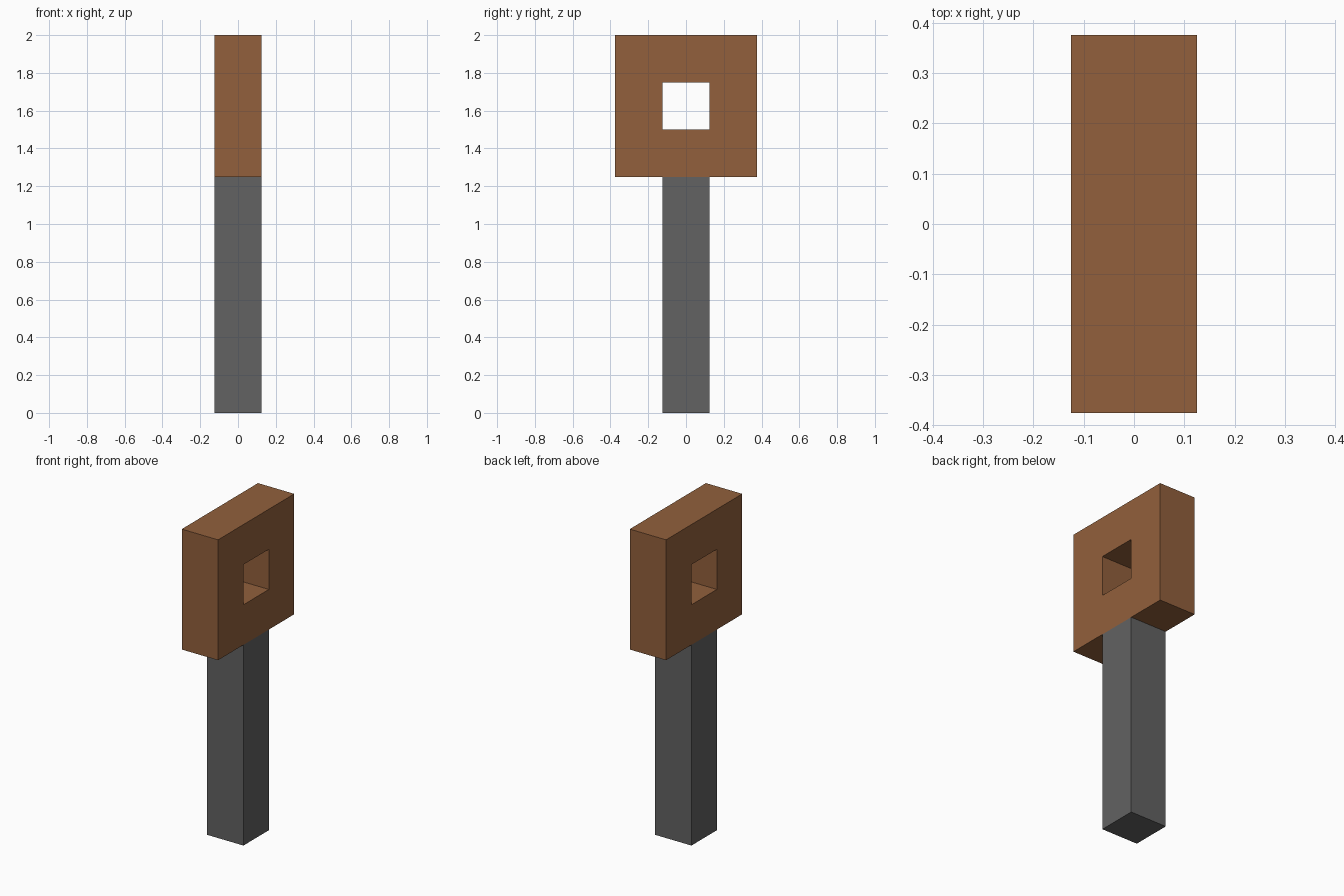
import bpy, bmesh

cube = bpy.data.objects.get("Cube")
if cube:
    bpy.data.objects.remove(cube, do_unlink=True)


def make_material(name, color):
    mat = bpy.data.materials.new(name)
    mat.use_nodes = True
    mat.diffuse_color = color
    mat.node_tree.nodes["Principled BSDF"].inputs["Base Color"].default_value = color
    return mat


def add_object(name, bm, mat):
    bmesh.ops.recalc_face_normals(bm, faces=bm.faces[:])
    mesh = bpy.data.meshes.new(name)
    bm.to_mesh(mesh)
    bm.free()
    mesh.materials.append(mat)
    obj = bpy.data.objects.new(name, mesh)
    bpy.context.collection.objects.link(obj)
    return obj


brown = make_material("brown", (0.287, 0.117, 0.045, 1))
grey = make_material("grey", (0.122, 0.122, 0.122, 1))

HALF = 0.125       # half thickness of every bar
HEAD = 0.375       # half size of the square head
HEAD_Z = 1.625     # centre height of the head

# Handle: square shaft reaching up to the head
bm = bmesh.new()
bmesh.ops.create_cube(bm, size=1)
handle_top = HEAD_Z - HEAD
bmesh.ops.scale(bm, vec=(2 * HALF, 2 * HALF, handle_top), verts=bm.verts)
bmesh.ops.translate(bm, vec=(0, 0, handle_top / 2), verts=bm.verts)
add_object("handle", bm, grey)

# Head: square frame with a square hole running through along x
bm = bmesh.new()
corners = [(-1, -1), (1, -1), (1, 1), (-1, 1)]


def square_loop(x, r):
    return [bm.verts.new((x, r * y, HEAD_Z + r * z)) for y, z in corners]


# Loops in order around the frame section, each joined to the next
loops = [square_loop(x, r) for x, r in
         [(-HALF, HEAD), (HALF, HEAD), (HALF, HALF), (-HALF, HALF)]]
for i in range(4):
    a, b = loops[i], loops[(i + 1) % 4]
    for j in range(4):
        k = (j + 1) % 4
        bm.faces.new((a[j], a[k], b[k], b[j]))
add_object("head_frame", bm, brown)
